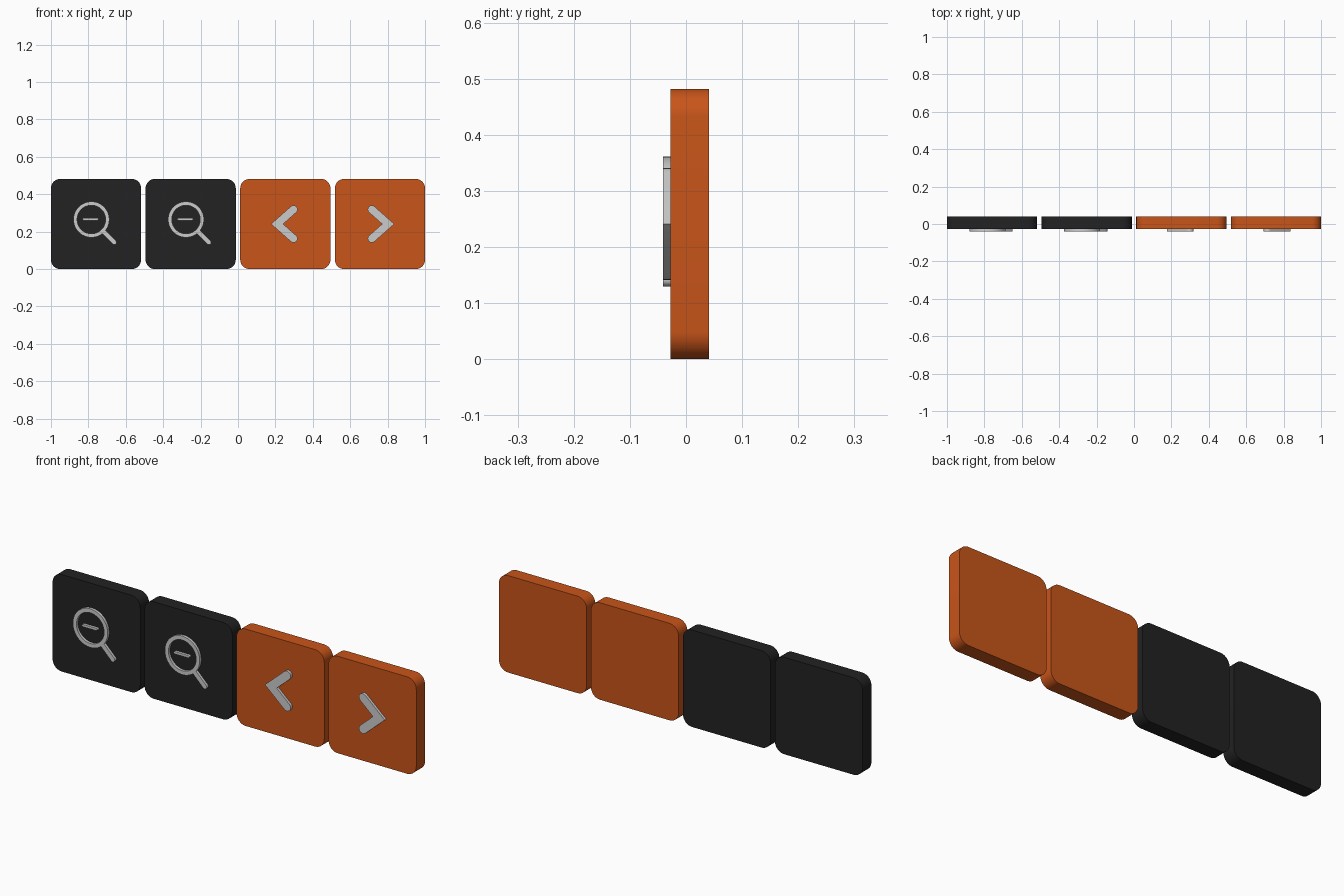
import bpy, bmesh, math
from mathutils import Vector

if "Cube" in bpy.data.objects:
    bpy.data.objects.remove(bpy.data.objects["Cube"])

TILE, PITCH = 0.482, 0.506
FRONT, BACK, ICON_FRONT = -0.028, 0.041, -0.041


def material(name, color):
    m = bpy.data.materials.new(name)
    m.diffuse_color = (*color, 1)
    m.use_nodes = True
    m.node_tree.nodes["Principled BSDF"].inputs["Base Color"].default_value = m.diffuse_color
    return m


def arc(cx, cz, r, a0, a1, n):
    return [(cx + r * math.cos(a0 + (a1 - a0) * i / n),
             cz + r * math.sin(a0 + (a1 - a0) * i / n)) for i in range(n + 1)]


def finish(bm, name, x, mat):
    bmesh.ops.recalc_face_normals(bm, faces=bm.faces)
    mesh = bpy.data.meshes.new(name)
    bm.to_mesh(mesh)
    bm.free()
    ob = bpy.data.objects.new(name, mesh)
    ob.location.x = x
    bpy.context.collection.objects.link(ob)
    if mat:
        mesh.materials.append(mat)
    bpy.ops.object.select_all(action='DESELECT')
    ob.select_set(True)
    bpy.context.view_layer.objects.active = ob
    bpy.ops.object.shade_smooth_by_angle(angle=math.radians(35))
    return ob


def plate(name, outline, y0, y1, x, mat=None):
    """Extrude an x/z outline from y0 to y1."""
    bm = bmesh.new()
    face = bm.faces.new([bm.verts.new((px, y0, pz)) for px, pz in outline])
    ext = bmesh.ops.extrude_face_region(bm, geom=[face])
    verts = [g for g in ext['geom'] if isinstance(g, bmesh.types.BMVert)]
    bmesh.ops.translate(bm, verts=verts, vec=(0, y1 - y0, 0))
    return finish(bm, name, x, mat)


def rounded_square(size, r):
    h = size / 2 - r
    corners = [(h, h), (-h, h), (-h, -h), (h, -h)]
    return [p for i, (cx, cz) in enumerate(corners)
            for p in arc(cx, cz + size / 2, r, i * math.pi / 2, (i + 1) * math.pi / 2, 10)]


def capsule(a, b, r):
    d = Vector(b) - Vector(a)
    t = math.atan2(d.y, d.x)
    q = math.pi / 2
    return arc(*b, r, t - q, t + q, 12) + arc(*a, r, t + q, t + 3 * q, 12)


def ring(name, cx, cz, r_out, r_in, x, n=64):
    bm = bmesh.new()
    section = [(r_out, FRONT), (r_out, ICON_FRONT), (r_in, ICON_FRONT), (r_in, FRONT)]
    loops = []
    for i in range(n):
        a = 2 * math.pi * i / n
        loops.append([bm.verts.new((cx + r * math.cos(a), y, cz + r * math.sin(a)))
                      for r, y in section])
    for i in range(n):
        p, q = loops[i], loops[(i + 1) % n]
        for k in range(4):
            j = (k + 1) % 4
            bm.faces.new((p[k], p[j], q[j], q[k]))
    return finish(bm, name, x, None)


def chevron(direction):
    """Left-pointing mitred arrow with round arm ends, flipped by direction."""
    r, vx, ex, dz, cz = 0.0215, -0.044, 0.044, 0.078, TILE / 2
    t = math.atan2(dz, ex - vx)
    miter = r / math.sin(t)
    q = math.pi / 2
    upper = arc(ex, dz, r, t + q, t - q, 12)
    lower = [(px, -pz) for px, pz in reversed(upper)]
    pts = [(vx - miter, 0)] + upper + [(vx + miter, 0)] + lower
    return [(px * direction, pz + cz) for px, pz in pts]


black = material("black_plastic", (0.016, 0.016, 0.016))
orange = material("orange_plastic", (0.58, 0.09, 0.01))
centres = [(i - 1.5) * PITCH for i in range(4)]

# Four rounded button tiles
for i, x in enumerate(centres):
    plate(f"button_tile_{i + 1}", rounded_square(TILE, 0.05), FRONT, BACK, x,
          black if i < 2 else orange)

# Magnifier icons on the black tiles
for i, x in enumerate(centres[:2], 1):
    ring(f"magnifier_ring_{i}", -0.025, 0.265, 0.096, 0.076, x)
    plate(f"magnifier_handle_{i}", capsule((0.037, 0.203), (0.098, 0.142), 0.012),
          FRONT, ICON_FRONT, x)
    plate(f"minus_bar_{i}", capsule((-0.066, 0.267), (0.008, 0.267), 0.006),
          FRONT, ICON_FRONT, x)

# Arrow icons on the orange tiles
plate("left_arrow", chevron(1), FRONT, ICON_FRONT, centres[2])
plate("right_arrow", chevron(-1), FRONT, ICON_FRONT, centres[3])
